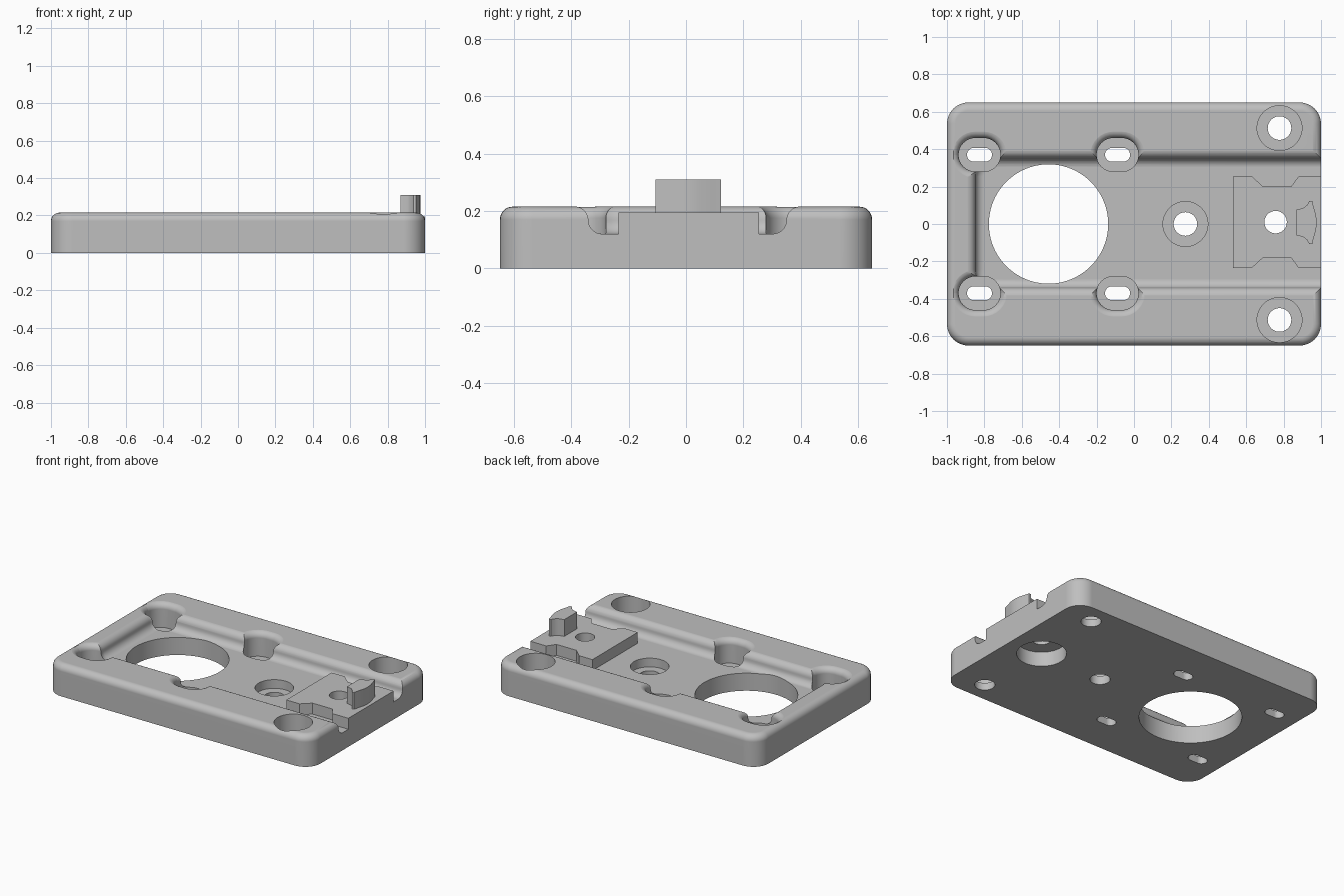
import bpy, bmesh, math

if "Cube" in bpy.data.objects:
    bpy.data.objects.remove(bpy.data.objects["Cube"])

HEIGHT, FLOOR = 0.215, 0.12
SEAT = 0.05          # floor level of the deep screw seats
STEPS = 8

grey = bpy.data.materials.new("plain_grey")
grey.use_nodes = True
grey.diffuse_color = (0.52, 0.52, 0.52, 1)
grey.node_tree.nodes["Principled BSDF"].inputs["Base Color"].default_value = (0.52, 0.52, 0.52, 1)


def rounded_rect(cx, cy, hx, hy, r, seg):
    """Outline of a rounded rectangle; equal half sizes and radius give a circle."""
    pts = []
    for q, (sx, sy) in enumerate([(1, 1), (-1, 1), (-1, -1), (1, -1)]):
        for i in range(seg + 1):
            a = math.pi / 2 * (q + i / seg)
            pts.append((cx + sx * (hx - r) + r * math.cos(a),
                        cy + sy * (hy - r) + r * math.sin(a)))
    return pts


def loft(name, rings):
    """Closed solid through a list of (outline, z)."""
    bm = bmesh.new()
    loops = [[bm.verts.new((x, y, z)) for x, y in pts] for pts, z in rings]
    n = len(loops[0])
    for lo, hi in zip(loops, loops[1:]):
        for i in range(n):
            j = (i + 1) % n
            bm.faces.new((lo[i], lo[j], hi[j], hi[i]))
    bm.faces.new(loops[0][::-1])
    bm.faces.new(loops[-1])
    bmesh.ops.remove_doubles(bm, verts=bm.verts, dist=1e-5)
    bmesh.ops.recalc_face_normals(bm, faces=bm.faces)
    mesh = bpy.data.meshes.new(name)
    bm.to_mesh(mesh)
    bm.free()
    mesh.materials.append(grey)
    obj = bpy.data.objects.new(name, mesh)
    bpy.context.collection.objects.link(obj)
    return obj


def solid(name, cx, cy, hx, hy, r, profile, seg=STEPS):
    """Rounded rectangle swept along a profile of (outward offset, z)."""
    return loft(name, [(rounded_rect(cx, cy, hx + d, hy + d, r + d, seg), z)
                       for d, z in profile])


def bore(x, y, r, z0, z1, seg=12):
    return solid("cutter", x, y, r, r, r, [(0, z0), (0, z1)], seg)


def activate(obj):
    bpy.ops.object.select_all(action='DESELECT')
    obj.select_set(True)
    bpy.context.view_layer.objects.active = obj


def cut(obj, cutters):
    activate(obj)
    for c in cutters:
        mod = obj.modifiers.new("cut", 'BOOLEAN')
        mod.operation, mod.solver, mod.object = 'DIFFERENCE', 'EXACT', c
        bpy.ops.object.modifier_apply(modifier=mod.name)
        bpy.data.objects.remove(c)


def finish(obj):
    activate(obj)
    bpy.ops.object.shade_smooth_by_angle(angle=math.radians(32))
    mod = obj.modifiers.new("even_shading", 'WEIGHTED_NORMAL')
    mod.keep_sharp = True


def flare(r, top, start=0.0):
    """Convex quarter round that opens outward up to the given height."""
    angles = [math.pi / 2 * i / STEPS for i in range(STEPS + 1)]
    return [(start + r * (1 - math.cos(a)), top - r + r * math.sin(a)) for a in angles]


# Base plate with rounded corners and a rounded top edge
edge = 0.045
plate = solid("base_plate", 0, 0, 1, 0.65, 0.115,
              [(0, 0)] + [(-d, z) for d, z in flare(edge, HEIGHT)])

# Wide channel with S-shaped walls, open at the +x end
rim = HEIGHT + 0.0005
r = (rim - FLOOR) / 2
hollow = [(r * math.sin(a), FLOOR + r * (1 - math.cos(a)))
          for a in (math.pi / 2 * i / STEPS for i in range(STEPS))]
s_wall = hollow + flare(r, rim, r)
s_wall.append((2 * r, 0.4))
cutters = [solid("cutter", 0.35, 0.005, 1.15, 0.298, 0.05, s_wall)]

# Slotted screw seats with a flared mouth
mouth = [(0, SEAT)] + flare(0.04, rim) + [(0.04, 0.4)]
for x in (-0.826, -0.088):
    for y in (-0.37, 0.37):
        cutters.append(solid("cutter", x, y, 0.112, 0.09, 0.0899, mouth))
        cutters.append(solid("cutter", x, y, 0.067, 0.037, 0.0369, [(0, -0.1), (0, 0.1)]))

# Round corner screw seats and the centre screw seat
for x, y, seat in ((0.778, 0.513, SEAT), (0.778, -0.513, SEAT), (0.275, 0, 0.06)):
    cutters.append(bore(x, y, 0.12, seat, 0.4))
    cutters.append(bore(x, y, 0.063, -0.1, 0.1))

# Large opening, lower pocket under the block and its screw hole
cutters.append(bore(-0.457, 0, 0.319, -0.1, 0.4, 24))
cutters.append(bore(0.757, 0.01, 0.155, -0.1, 0.1))
cutters.append(bore(0.757, 0.01, 0.06, 0.05, 0.4))
cut(plate, cutters)
finish(plate)

# Raised block with a tapered notch in each long side
half = [(1.0, 0.245), (0.88, 0.245), (0.84, 0.19), (0.69, 0.19), (0.63, 0.245), (0.53, 0.245)]
outline = [(x, 0.01 + y) for x, y in half] + [(x, 0.01 - y) for x, y in reversed(half)]
block = loft("raised_block", [(outline, FLOOR), (outline, 0.195)])
cut(block, [bore(0.757, 0.01, 0.06, 0.05, 0.4)])
finish(block)

# Upright locating tab with a bowed outer face and hollowed shoulders
side = [(0.977, 0), (0.973, 0.04), (0.96, 0.085), (0.953, 0.115), (0.937, 0.115),
        (0.925, 0.093), (0.905, 0.077), (0.868, 0.068)]
outline = [(x, 0.008 + y) for x, y in side] + [(x, 0.008 - y) for x, y in reversed(side[1:])]
tab = loft("locating_tab", [(outline, 0.19), (outline, 0.31)])
finish(tab)
